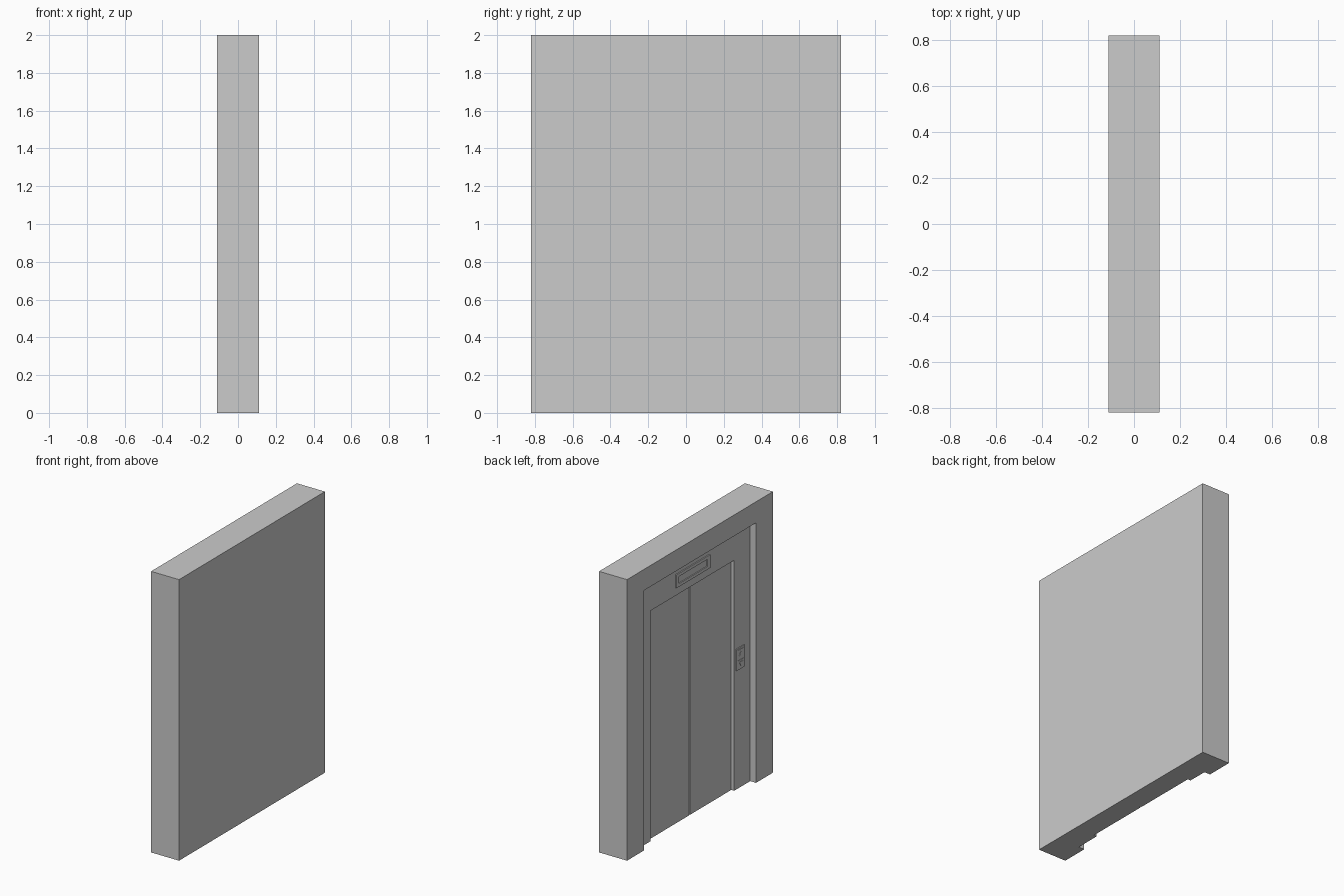
import bpy, bmesh

if "Cube" in bpy.data.objects:
    bpy.data.objects.remove(bpy.data.objects["Cube"])

# Depths along x: the door side of the wall faces -x
WALL_FRONT, WALL_BACK = -0.11, 0.11
PANEL_X, DOOR_X, NICHE_X = -0.064, -0.041, -0.03
DOOR_MID = 0.02          # y of the gap between the doors
OPEN_Y, OPEN_Z = 0.63, 1.85
DOOR_R, DOOR_L, DOOR_TOP = -0.45, 0.49, 1.64


def prism(name, outline, x0, x1):
    """Extrude a (y, z) outline from x0 to x1."""
    bm = bmesh.new()
    face = bm.faces.new([bm.verts.new((x0, y, z)) for y, z in outline])
    new = bmesh.ops.extrude_face_region(bm, geom=[face])["geom"]
    bmesh.ops.translate(bm, vec=(x1 - x0, 0, 0),
                        verts=[v for v in new if isinstance(v, bmesh.types.BMVert)])
    bmesh.ops.recalc_face_normals(bm, faces=bm.faces)
    mesh = bpy.data.meshes.new(name)
    bm.to_mesh(mesh)
    bm.free()
    obj = bpy.data.objects.new(name, mesh)
    bpy.context.collection.objects.link(obj)
    return obj


def rect(y0, y1, z0, z1):
    return [(y0, z0), (y1, z0), (y1, z1), (y0, z1)]


def carve(obj, cutter):
    """Subtract the cutter from the object and remove it."""
    cutter.hide_render = True
    mod = obj.modifiers.new("carve", 'BOOLEAN')
    mod.operation, mod.solver, mod.object = 'DIFFERENCE', 'EXACT', cutter
    bpy.context.view_layer.objects.active = obj
    bpy.ops.object.modifier_apply(modifier=mod.name)
    bpy.data.objects.remove(cutter)


# Wall with a niche for the lift front
wall = prism("wall", rect(-0.82, 0.82, 0, 2), WALL_FRONT, WALL_BACK)
carve(wall, prism("niche_cutter", rect(-OPEN_Y, OPEN_Y, -0.1, OPEN_Z), -0.2, NICHE_X))

# Door surround: left post and header in one piece
prism("door_surround", [(OPEN_Y, 0), (OPEN_Y, OPEN_Z), (DOOR_R, OPEN_Z),
                        (DOOR_R, DOOR_TOP), (DOOR_L, DOOR_TOP), (DOOR_L, 0)],
      PANEL_X, NICHE_X)

# Right post that carries the call buttons
prism("control_post", rect(-OPEN_Y, DOOR_R, 0, OPEN_Z), PANEL_X, NICHE_X)

# Two sliding doors with a narrow gap
for name, a, b in (("left_door", DOOR_MID + 0.005, DOOR_L),
                   ("right_door", DOOR_R, DOOR_MID - 0.005)):
    prism(name, rect(a, b, 0, DOOR_TOP), DOOR_X, NICHE_X)

# Floor indicator: raised frame with a sunken screen
indicator = prism("floor_indicator", rect(-0.17, 0.21, 1.695, 1.79),
                  PANEL_X - 0.008, PANEL_X + 0.001)
carve(indicator, prism("screen_cutter", rect(-0.14, 0.18, 1.717, 1.768), -0.2, PANEL_X - 0.001))

# Call plate with an up and a down button
prism("call_plate", rect(-0.558, -0.468, 0.845, 1.0), PANEL_X - 0.006, PANEL_X)
for name, z, way in (("up", 0.96, 1), ("down", 0.885, -1)):
    y = -0.513
    prism(name + "_button", rect(y - 0.03, y + 0.03, z - 0.028, z + 0.028),
          PANEL_X - 0.009, PANEL_X - 0.006)
    prism(name + "_arrow", [(y - 0.02, z - 0.015 * way), (y + 0.02, z - 0.015 * way),
                            (y, z + 0.018 * way)], PANEL_X - 0.012, PANEL_X - 0.009)
